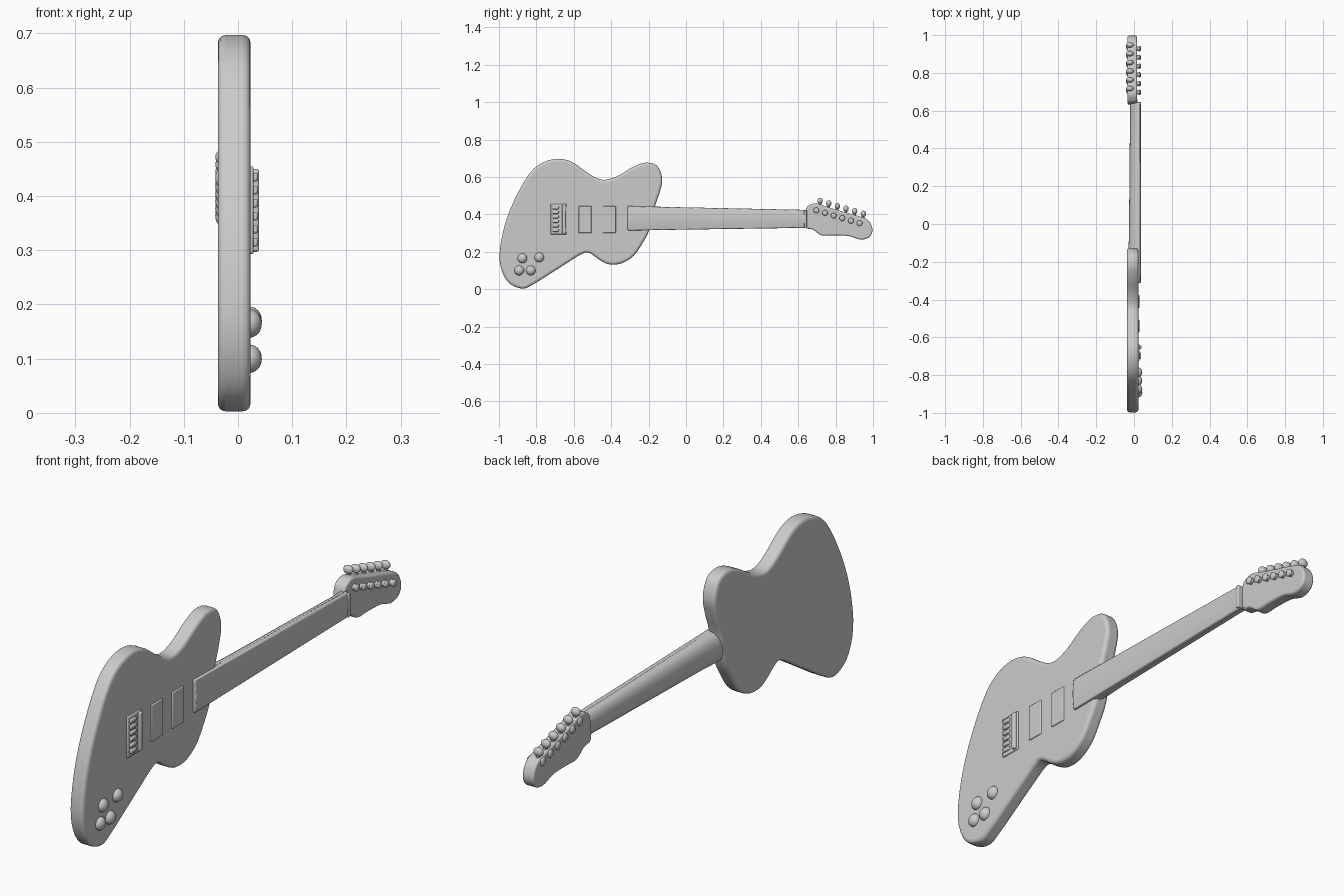
import bpy, bmesh, math
from mathutils import Vector, Matrix

cube = bpy.data.objects.get("Cube")
if cube:
    bpy.data.objects.remove(cube, do_unlink=True)

grey = bpy.data.materials.new("plain_grey")
grey.use_nodes = True
COLOUR = (0.6, 0.6, 0.6, 1)
grey.diffuse_color = COLOUR
grey.node_tree.nodes["Principled BSDF"].inputs["Base Color"].default_value = COLOUR


def finish(name, bm, bevel=0, segments=3, angle=40):
    """Turn a bmesh into a smooth shaded object, optionally with rounded edges."""
    bmesh.ops.recalc_face_normals(bm, faces=bm.faces)
    mesh = bpy.data.meshes.new(name)
    bm.to_mesh(mesh)
    bm.free()
    mesh.materials.append(grey)
    obj = bpy.data.objects.new(name, mesh)
    bpy.context.collection.objects.link(obj)
    if bevel:
        mod = obj.modifiers.new("rounding", 'BEVEL')
        mod.width, mod.segments = bevel, segments
        mod.limit_method, mod.angle_limit = 'ANGLE', math.radians(40)
    bpy.ops.object.select_all(action='DESELECT')
    obj.select_set(True)
    bpy.context.view_layer.objects.active = obj
    bpy.ops.object.shade_smooth_by_angle(angle=math.radians(angle))
    return obj


def smooth_loop(points, steps):
    """Closed Catmull-Rom curve through (y, z) points."""
    pts = [Vector(p) for p in points]
    n, out = len(pts), []
    for i in range(n):
        a, b, c, d = (pts[(i + k) % n] for k in (-1, 0, 1, 2))
        for s in range(steps):
            t = s / steps
            out.append(0.5 * (2 * b + (c - a) * t + (2 * a - 5 * b + 4 * c - d) * t * t
                              + (3 * b - a - 3 * c + d) * t ** 3))
    return out


def slab(name, outline, x0, x1, bevel, segments=3):
    """Flat plate with a (y, z) outline between two x depths."""
    bm = bmesh.new()
    back = bm.faces.new([bm.verts.new((x0, y, z)) for y, z in outline])
    geom = bmesh.ops.extrude_face_region(bm, geom=[back])["geom"]
    bmesh.ops.translate(bm, vec=(x1 - x0, 0, 0),
                        verts=[v for v in geom if isinstance(v, bmesh.types.BMVert)])
    return finish(name, bm, bevel, segments)


def rect(y0, y1, z0, z1):
    return [(y0, z0), (y1, z0), (y1, z1), (y0, z1)]


def loft(name, rings, bevel=0):
    """Skin a list of equal length rings and cap both ends."""
    bm = bmesh.new()
    loops = [[bm.verts.new(p) for p in ring] for ring in rings]
    n = len(loops[0])
    for a, b in zip(loops, loops[1:]):
        for i in range(n):
            bm.faces.new((a[i], a[(i + 1) % n], b[(i + 1) % n], b[i]))
    bm.faces.new(loops[0])
    bm.faces.new(loops[-1])
    return finish(name, bm, bevel, 2)


def ball(name, centre, radii):
    bm = bmesh.new()
    bmesh.ops.create_uvsphere(bm, u_segments=20, v_segments=12, radius=1,
                              matrix=Matrix.Translation(centre) @ Matrix.Diagonal((*radii, 1)))
    return finish(name, bm, angle=60)


def rod(name, start, end, radius):
    start, end = Vector(start), Vector(end)
    axis = end - start
    bm = bmesh.new()
    bmesh.ops.create_cone(bm, cap_ends=True, segments=14, radius1=radius, radius2=radius,
                          depth=axis.length,
                          matrix=Matrix.Translation((start + end) / 2)
                          @ axis.to_track_quat('Z', 'Y').to_matrix().to_4x4())
    return finish(name, bm, radius * 0.3, 2)


# Body: offset waist outline with two horns
body_outline = [
    (-0.875, 0.003), (-0.955, 0.042), (-0.996, 0.15), (-0.98, 0.30), (-0.93, 0.45),
    (-0.85, 0.60), (-0.78, 0.67), (-0.69, 0.697), (-0.61, 0.68), (-0.53, 0.625),
    (-0.48, 0.595), (-0.43, 0.585), (-0.365, 0.605), (-0.29, 0.65), (-0.22, 0.676),
    (-0.155, 0.66), (-0.127, 0.59), (-0.14, 0.52), (-0.165, 0.445), (-0.195, 0.32),
    (-0.23, 0.25), (-0.28, 0.178), (-0.345, 0.138), (-0.41, 0.133), (-0.46, 0.155),
    (-0.515, 0.193), (-0.553, 0.19), (-0.62, 0.15), (-0.73, 0.08), (-0.81, 0.03)]
slab("body", smooth_loop(body_outline, 4), -0.037, 0.023, 0.014, 4)

# Neck: rounded back, thinning and narrowing towards the head
def neck_ring(y, half, depth, mid):
    arc = [math.pi * i / 12 for i in range(13)]
    return [(0.018 - depth * math.sin(a) ** 0.7, y, mid + half * math.cos(a)) for a in arc]

loft("neck", [neck_ring(-0.24, 0.063, 0.050, 0.379), neck_ring(-0.16, 0.063, 0.050, 0.379),
              neck_ring(-0.08, 0.060, 0.045, 0.378), neck_ring(0.60, 0.047, 0.039, 0.376),
              neck_ring(0.66, 0.047, 0.042, 0.376)])

# Fretboard: gently crowned strip that runs onto the body
def board_ring(y, half, mid):
    top = [(0.037 - 0.006 * (k / 3) ** 2, y, mid + half * k / 3) for k in range(-3, 4)]
    return [(0.014, y, mid - half)] + top + [(0.014, y, mid + half)]

loft("fretboard", [board_ring(-0.312, 0.065, 0.379), board_ring(0.64, 0.048, 0.376)], 0.004)
slab("nut", rect(0.632, 0.646, 0.33, 0.423), 0.012, 0.038, 0.003, 2)

# Headstock with a rounded tip
head_outline = [
    (0.635, 0.335), (0.64, 0.425), (0.665, 0.452), (0.70, 0.458), (0.77, 0.435),
    (0.85, 0.412), (0.93, 0.388), (0.975, 0.368), (0.997, 0.32), (0.982, 0.28),
    (0.935, 0.265), (0.87, 0.284), (0.79, 0.288), (0.725, 0.288), (0.68, 0.318)]
slab("headstock", smooth_loop(head_outline, 4), -0.034, 0.016, 0.008, 3)

# Six tuners: post on the face, shaft and button above the edge
for i in range(6):
    y, z = 0.697 + 0.0462 * i, 0.421 - 0.0138 * i
    rod(f"tuner_post_{i + 1}", (0.01, y, z), (0.034, y, z), 0.012)
    ball(f"tuner_cap_{i + 1}", (0.03, y, z), (0.007, 0.015, 0.015))
    ball(f"tuner_gear_{i + 1}", (-0.034, y + 0.01, z + 0.012), (0.008, 0.016, 0.016))
    by, bz = y + 0.02, z + 0.051
    rod(f"tuner_shaft_{i + 1}", (-0.02, by - 0.004, z), (-0.02, by, bz), 0.008)
    ball(f"tuner_button_{i + 1}", (-0.022, by, bz), (0.02, 0.014, 0.017))

# Bridge: base plate, raised rim and saddles
slab("bridge_plate", rect(-0.725, -0.638, 0.293, 0.455), 0.015, 0.029, 0.004, 2)
slab("bridge_rim", rect(-0.662, -0.642, 0.297, 0.45), 0.02, 0.039, 0.005, 3)
for i in range(6):
    z = 0.315 + 0.024 * i
    slab(f"saddle_{i + 1}", rect(-0.715, -0.68, z - 0.008, z + 0.008), 0.02, 0.037, 0.004, 2)

# Two low pickups
for name, y in (("bridge_pickup", -0.54), ("neck_pickup", -0.41)):
    slab(name, rect(y - 0.035, y + 0.035, 0.30, 0.445), 0.015, 0.028, 0.004, 3)

# Four domed control knobs
for i, (y, z) in enumerate([(-0.875, 0.165), (-0.785, 0.170), (-0.892, 0.100), (-0.83, 0.100)]):
    ball(f"control_knob_{i + 1}", (0.022, y, z), (0.022, 0.026, 0.026))
